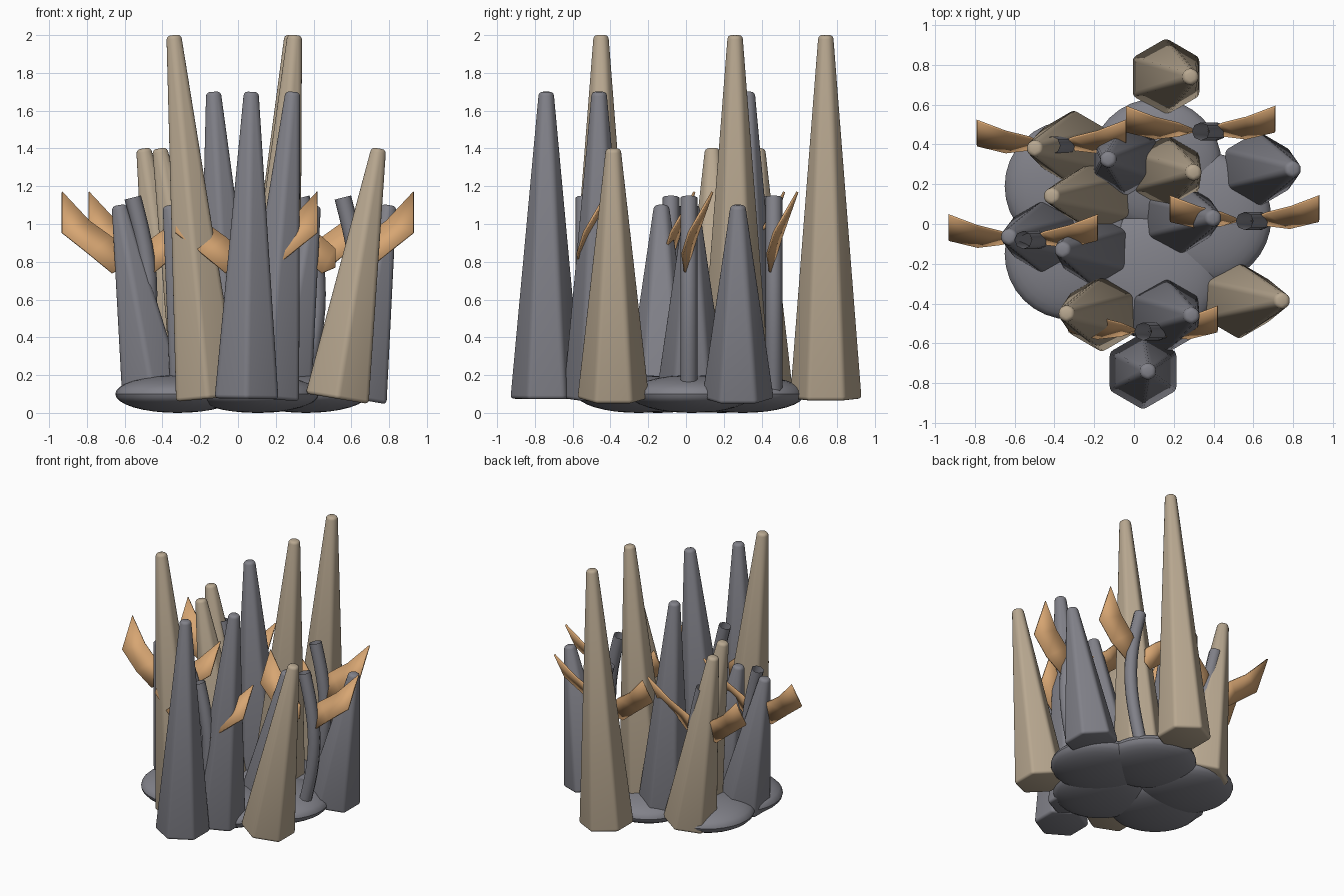
import bpy, bmesh, math
from mathutils import Matrix

if "Cube" in bpy.data.objects:
    bpy.data.objects.remove(bpy.data.objects["Cube"], do_unlink=True)


def material(name, rgb):
    m = bpy.data.materials.new(name)
    m.use_nodes = True
    m.diffuse_color = (*rgb, 1)
    m.node_tree.nodes["Principled BSDF"].inputs["Base Color"].default_value = (*rgb, 1)
    return m


GREY = material("slate grey", (0.22, 0.22, 0.25))
TAN = material("sandstone tan", (0.48, 0.39, 0.28))
ORANGE = material("leaf orange", (0.68, 0.38, 0.17))


def finish(name, bm, mat, angle=35):
    bmesh.ops.recalc_face_normals(bm, faces=bm.faces)
    mesh = bpy.data.meshes.new(name)
    bm.to_mesh(mesh)
    bm.free()
    ob = bpy.data.objects.new(name, mesh)
    bpy.context.collection.objects.link(ob)
    mesh.materials.append(mat)
    smooth(ob, angle)
    return ob


def smooth(ob, angle):
    bpy.ops.object.select_all(action='DESELECT')
    ob.select_set(True)
    bpy.context.view_layer.objects.active = ob
    bpy.ops.object.shade_smooth_by_angle(angle=math.radians(angle))


# Leaning six-sided spike with rounded edges
def spike(name, x, y, top_x, height, mat):
    base_z = 0.075
    dx, dz = top_x - x, height - base_z
    length = math.hypot(dx, dz)
    bm = bmesh.new()
    bmesh.ops.create_cone(bm, cap_ends=True, segments=6, radius1=0.195, radius2=0.045,
                          depth=length, matrix=Matrix.Translation((0, 0, length / 2)))
    bmesh.ops.bevel(bm, geom=bm.edges[:], offset=0.02, segments=3, profile=0.5,
                    affect='EDGES', clamp_overlap=True)
    bm.transform(Matrix.Translation((x, y, base_z)) @ Matrix.Rotation(math.atan2(dx, dz), 4, 'Y'))
    finish(name, bm, mat)


# base x, base y, top x, height
TAN_SPIKES = [
    (0.16, 0.74, 0.285, 2.0), (0.16, 0.26, 0.30, 2.0), (-0.16, -0.45, -0.34, 2.0),
    (-0.30, 0.38, -0.50, 1.4), (-0.18, 0.14, -0.415, 1.4), (0.525, -0.385, 0.745, 1.4),
]
GREY_SPIKES = [
    (0.045, -0.74, 0.07, 1.7), (0.155, -0.46, 0.29, 1.7), (-0.04, 0.325, -0.13, 1.7),
    (0.62, 0.275, 0.80, 1.1), (0.22, 0.03, 0.40, 1.1),
    (-0.445, -0.065, -0.63, 1.1), (-0.19, -0.13, -0.36, 1.1),
]
for i, s in enumerate(TAN_SPIKES):
    spike(f"tan_spike_{i + 1}", *s, TAN)
for i, s in enumerate(GREY_SPIKES):
    spike(f"grey_spike_{i + 1}", *s, GREY)

# Flattened base mounds
MOUNDS = [(0.11, 0.30), (0.36, 0.03), (-0.32, 0.19), (-0.32, -0.15), (0.10, -0.25)]
for i, (x, y) in enumerate(MOUNDS):
    bm = bmesh.new()
    bmesh.ops.create_uvsphere(bm, u_segments=32, v_segments=16, radius=1)
    bm.transform(Matrix.Translation((x, y, 0.1)) @ Matrix.Diagonal((0.33, 0.33, 0.1, 1)))
    finish(f"base_mound_{i + 1}", bm, GREY)


# Bowed open-ended stem
def stem(name, x, y):
    low, high, steps, bow = 0.12, 1.14, 12, 0.085
    cu = bpy.data.curves.new(name, 'CURVE')
    cu.dimensions = '3D'
    cu.bevel_depth = 0.045
    cu.bevel_resolution = 2
    sp = cu.splines.new('POLY')
    sp.points.add(steps)
    for k, p in enumerate(sp.points):
        t = k / steps
        p.co = (x + bow * math.sin(math.pi * t), y, low + (high - low) * t, 1)
    ob = bpy.data.objects.new(name, cu)
    bpy.context.collection.objects.link(ob)
    cu.materials.append(GREY)
    bpy.ops.object.select_all(action='DESELECT')
    ob.select_set(True)
    bpy.context.view_layer.objects.active = ob
    bpy.ops.object.convert(target='MESH')
    smooth(bpy.context.view_layer.objects.active, 50)


# Leaf strip rows: distance from stem, upper edge (y, z), lower edge (y, z)
LEAF = [
    (0.04, (0.01, 0.87), (0.0, 0.77)),
    (0.11, (0.04, 0.93), (-0.02, 0.74)),
    (0.23, (0.07, 1.015), (-0.035, 0.84)),
    (0.375, (0.125, 1.17), (0.0, 0.955)),
]


def leaf(name, x, y, side):
    bm = bmesh.new()
    rows = [[bm.verts.new((x + side * d, y + e[0], e[1])) for e in (up, lo)]
            for d, up, lo in LEAF]
    for a, b in zip(rows, rows[1:]):
        bm.faces.new((a[0], a[1], b[1], b[0]))
    ob = finish(name, bm, ORANGE, 20)
    mod = ob.modifiers.new("thickness", 'SOLIDIFY')
    mod.thickness = 0.012
    mod.offset = 0


PLANTS = [(0.335, 0.465), (0.555, 0.015), (0.045, -0.54), (-0.557, -0.08), (-0.415, 0.395)]
for i, (x, y) in enumerate(PLANTS):
    stem(f"stem_{i + 1}", x, y)
    for label, side in (("left", 1), ("right", -1)):
        leaf(f"{label}_leaf_{i + 1}", x, y, side)
